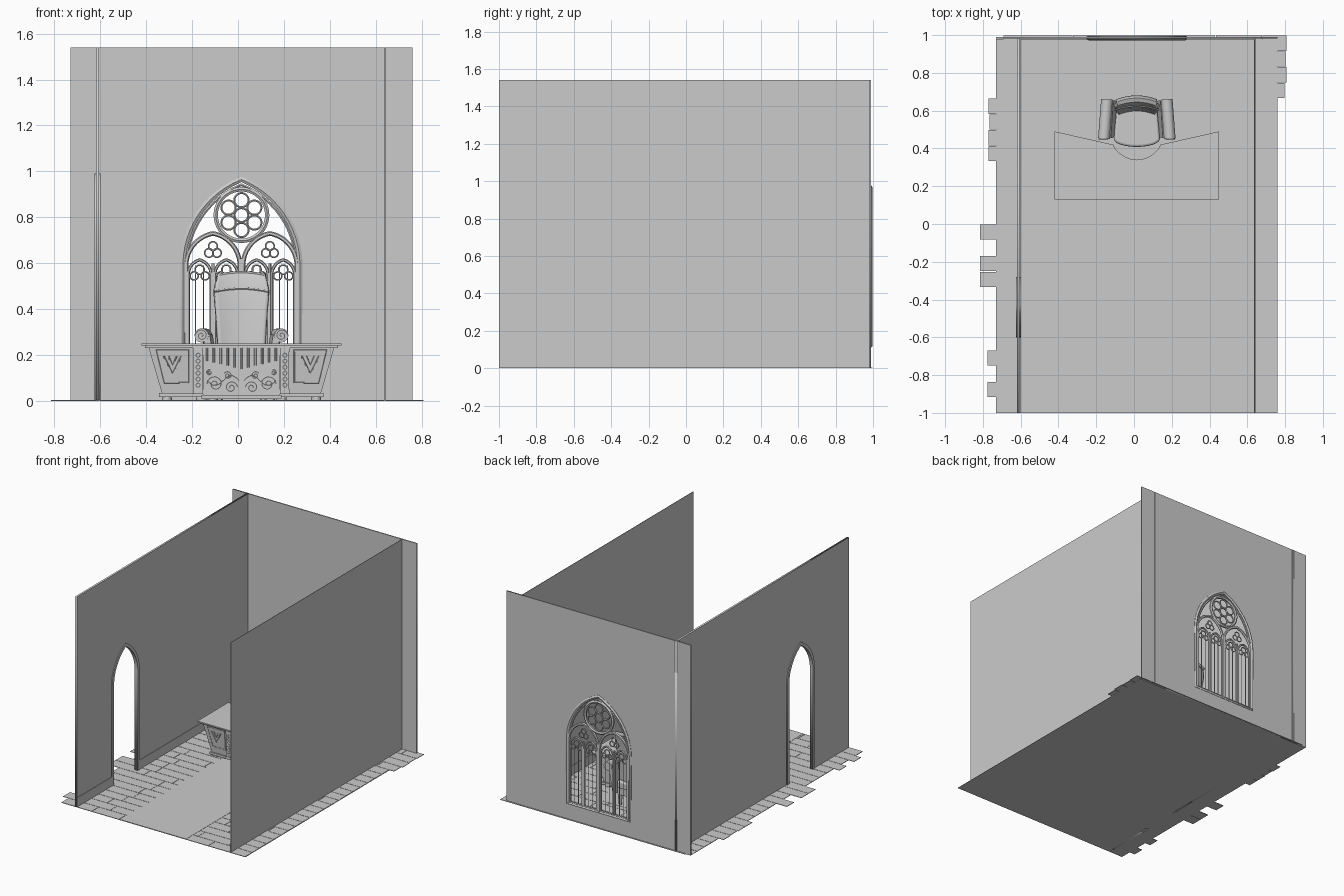
import bpy, bmesh, random
from math import pi, sin, cos, atan2, hypot, radians

if "Cube" in bpy.data.objects:
    bpy.data.objects.remove(bpy.data.objects["Cube"])

random.seed(4)
C = 0.015                      # shared centre line of window, desk and chair


def finish(name, bm, smooth=False, bevel=0):
    bmesh.ops.recalc_face_normals(bm, faces=bm.faces)
    me = bpy.data.meshes.new(name)
    bm.to_mesh(me)
    bm.free()
    ob = bpy.data.objects.new(name, me)
    bpy.context.collection.objects.link(ob)
    if bevel:
        m = ob.modifiers.new("bevel", 'BEVEL')
        m.width, m.segments = bevel, 3
    if smooth:
        activate(ob)
        bpy.ops.object.shade_smooth_by_angle(angle=radians(40))
    return ob


def activate(ob):
    bpy.ops.object.select_all(action='DESELECT')
    ob.select_set(True)
    bpy.context.view_layer.objects.active = ob


def add_loft(bm, low, high, z0, z1):
    a = [bm.verts.new((x, y, z0)) for x, y in low]
    b = [bm.verts.new((x, y, z1)) for x, y in high]
    bm.faces.new(a)
    bm.faces.new(b)
    for i in range(len(a)):
        j = (i + 1) % len(a)
        bm.faces.new((a[i], a[j], b[j], b[i]))


def loft(name, low, high, z0, z1, **kw):
    bm = bmesh.new()
    add_loft(bm, low, high, z0, z1)
    return finish(name, bm, **kw)


def boxes(name, items, **kw):
    bm = bmesh.new()
    for x0, x1, y0, y1, z0, z1 in items:
        q = [(x0, y0), (x1, y0), (x1, y1), (x0, y1)]
        add_loft(bm, q, q, z0, z1)
    return finish(name, bm, **kw)


def curve(name, paths, cyclic, dims, **props):
    cu = bpy.data.curves.new(name, 'CURVE')
    cu.dimensions = dims
    for k, v in props.items():
        setattr(cu, k, v)
    for p in paths:
        s = cu.splines.new('POLY')
        s.points.add(len(p) - 1)
        for pt, co in zip(s.points, p):
            pt.co = (*co, 1) if len(co) == 3 else (*co, 0, 1)
        s.use_cyclic_u = cyclic
    ob = bpy.data.objects.new(name, cu)
    bpy.context.collection.objects.link(ob)
    return ob


def plate(name, loops, thick, loc, turn=0):
    """Upright plate with holes; turn=90deg runs it along y."""
    ob = curve(name, loops, True, '2D', fill_mode='BOTH', extrude=thick / 2)
    ob.location, ob.rotation_euler = loc, (pi / 2, 0, turn)
    activate(ob)
    bpy.ops.object.convert(target='MESH')


def tubes(name, paths, r, cyclic=False, res=1):
    ob = curve(name, paths, cyclic, '3D', fill_mode='FULL', bevel_depth=r,
               bevel_resolution=res, use_fill_caps=True)
    activate(ob)
    bpy.ops.object.convert(target='MESH')
    bpy.ops.object.shade_smooth_by_angle(angle=radians(50))


def arch(cx, w, z0, zs, h, n=12):
    """Pointed arch from bottom left over the apex to bottom right."""
    R = (w * w + h * h) / (2 * w)
    end = atan2(h, R - w)
    right = [(cx + w - R + R * cos(end * i / n), zs + R * sin(end * i / n)) for i in range(n + 1)]
    left = [(2 * cx - x, z) for x, z in right]
    return [(cx - w, z0)] + left + right[-2::-1] + [(cx + w, z0)]


def circle(cx, cz, r, n=24):
    return [(cx + r * cos(2 * pi * i / n), cz + r * sin(2 * pi * i / n)) for i in range(n)]


def at_y(path, y):
    return [(x, y, z) for x, z in path]


# floor: base slab and staggered planks, some poking past the walls
boxes("floor_base", [(-0.73, 0.76, -1, 0.98, 0, 0.002)])
left_ends = {1: -.775, 3: -.775, 8: -.815, 9: -.815, 11: -.815, 16: -.77, 17: -.77, 18: -.765, 19: -.77, 23: -.69}
right_ends = {20: .80, 21: .81, 22: .805, 23: .81}
planks = []
for k in range(24):
    x, stop = left_ends.get(k, -.73), right_ends.get(k, .76)
    y = -1 + k / 12
    while x < stop - 0.01:
        nx = x + random.uniform(.2, .4)
        if nx > stop - .1:
            nx = stop
        planks.append((x, nx - .003, y, y + 1 / 12 - .003, 0.0005, 0.004))
        x = nx
boxes("floor_planks", planks)
boxes("rug", [(-0.25, 0.28, -1, 0.63, 0.001, 0.0055)])

# walls
H = 1.54
plate("back_wall", [[(-.73, 0), (.76, 0), (.76, H), (-.73, H)], arch(C, .255, .12, .59, .375)],
      .008, (0, .985, 0))
door = arch(-.44, .15, 0, .73, .25)
plate("left_wall", [[(-1, 0)] + door + [(.99, 0), (.99, H), (-1, H)]], .014, (-.612, 0, 0), pi / 2)
boxes("right_wall", [(.639, .642, -1, .99, 0, H)])
plate("door_frame", [arch(-.44, .16, 0, .73, .26) + arch(-.44, .138, 0, .73, .235)[::-1]],
      .026, (-.612, 0, 0), pi / 2)
boxes("baseboards", [(-.605, .64, .977, .982, 0, .07), (-.606, -.602, -1, -.6, 0, .07),
                     (-.606, -.602, -.28, .98, 0, .07), (.636, .64, -1, .98, 0, .07)])

# window tracery
Y = .985
tubes("window_frame", [at_y(arch(C, .255, .12, .59, .375), Y)], .013, True)
tubes("window_inner_moulding", [at_y(arch(C, .238, .13, .59, .352), Y)], .007, True)
tubes("rose_ring", [at_y(circle(C, .81, .112, 40), Y)], .011, True)
petals = [circle(C + .065 * cos(a), .81 + .065 * sin(a), .031, 20)
          for a in [pi / 6 + i * pi / 3 for i in range(6)]]
tubes("rose_petals", [at_y(p, Y) for p in petals + [circle(C, .81, .03)]], .005, True)
heavy, light, foils = [[(C, .12), (C, .62)]], [], []
for s in (-1, 1):
    cx = C + s * .124
    heavy.append(arch(cx, .117, .12, .59, .14))
    light.append([(cx, .12), (cx, .60)])
    # trefoil above each pair of lancets
    for a in (90, 210, 330):
        foils.append(circle(cx + .02 * cos(radians(a)), .655 + .02 * sin(radians(a)), .019, 16))
    for t in (-1, 1):
        lx = cx + t * .058
        light.append(arch(lx, .05, .12, .55, .065, 8))
        # cusped head inside the lancet
        foils.append(circle(lx, .572, .02, 16))
        foils += [circle(lx + d * .024, .545, .018, 14) for d in (-1, 1)]
tubes("window_sub_arches", [at_y(p, Y) for p in heavy], .010)
tubes("window_lancets", [at_y(p, Y) for p in light], .007)
tubes("window_foils", [at_y(p, Y) for p in foils], .004, True)
tubes("window_bars", [at_y([(C + s * u, .12), (C + s * u, .59)], Y)
                      for s in (-1, 1) for u in (.05, .082, .166, .2)], .0025)

# desk top with a scooped sitter side
scoop = [(C + .125 * cos(a), .42 - .08 * sin(a) ** 1.5) for a in [pi * i / 12 for i in range(13)]]
top = [(C - .435, .13), (C + .435, .13), (C + .435, .49)] + scoop + [(C - .435, .49)]
loft("desk_top", top, top, .241, .25)
inner = [(C + (x - C) * .965, .305 + (y - .305) * .94) for x, y in top]
loft("desk_top_moulding", inner, inner, .232, .242)


def front_y(z):
    return .17 - .02 * (z - .02) / .22


for s, side in ((-1, "left"), (1, "right")):
    def m(pts):
        return [(C + s * u, y) for u, y in pts]
    # flared pedestal, foot rail, bun feet
    loft(side + "_pedestal", m([(.345, .17), (.15, .17), (.15, .40), (.345, .43)]),
         m([(.405, .15), (.15, .15), (.15, .405), (.405, .46)]), .03, .235)
    rail = m([(.358, .16), (.15, .16), (.15, .41), (.358, .44)])
    loft(side + "_plinth", rail, rail, .018, .034)
    bm = bmesh.new()
    for u, y in ((.325, .19), (.325, .41), (.175, .38), (.125, .17)):
        ring = circle(C + s * u, y, .022, 16)
        add_loft(bm, ring, ring, 0, .019)
    finish(side + "_feet", bm, smooth=True, bevel=.005)
    # panel frame and V ornament on the pedestal front
    frame = [(.23, .08), (.335, .08), (.37, .222), (.23, .222)]
    tubes(side + "_panel_frame", [[(C + s * u, front_y(z), z) for u, z in frame]], .0035, True)
    vee = [[(.262, .195), (.3, .12), (.338, .195)], [(.282, .195), (.3, .155), (.318, .195)]]
    tubes(side + "_panel_ornament", [[(C + s * u, front_y(z), z) for u, z in p] for p in vee], .004)
    # carved pilaster beside the centre panel
    a, b = sorted((C + s * .17, C + s * .208))
    boxes(side + "_pilaster", [(a, b, .142, .2, .03, .235), (a - .003, b + .003, .138, .2, .215, .235),
                               (a - .003, b + .003, .138, .2, .03, .05)])
    tubes(side + "_pilaster_beads", [at_y(circle((a + b) / 2, .07 + i * .026, .009, 12), .141)
                                     for i in range(6)], .003, True)
boxes("desk_front_panel", [(C - .168, C + .168, .147, .2, .02, .235),
                           (C - .175, C + .175, .14, .2, .01, .026)])
# hanging flutes, longer towards the middle
tubes("desk_flutes", [at_y([(C + i * .03, .235), (C + i * .03, .14 + .007 * abs(i))], .146)
                      for i in range(-5, 6)], .005)
# mirrored scroll carving
scrolls = []
for s in (-1, 1):
    for u, z, r, turn, start in ((.115, .075, .036, 1, 0), (.045, .06, .028, -1, pi),
                                 (.06, .112, .018, 1, .5), (.14, .125, .014, -1, 2)):
        scrolls.append([(C + s * (u + r * (1 - i / 30) * cos(start + turn * i * .4)), .146,
                         z + r * (1 - i / 30) * sin(start + turn * i * .4)) for i in range(27)])
    scrolls.append([(C + s * (.01 + .14 * i / 10), .146, .09 + .022 * sin(i * .63)) for i in range(11)])
tubes("desk_scroll_carving", scrolls, .004)

# chair seat with rounded front
seat = [(C + .105, .63), (C + .12, .47)]
seat += [(C + .122 * cos(a), .45 - .042 * sin(a)) for a in [pi * i / 12 for i in range(13)]]
seat += [(C - .12, .47), (C - .105, .63)]
loft("seat_cushion", seat, seat, .13, .185, smooth=True, bevel=.012)
base = [(C + (x - C) * .96, .52 + (y - .52) * .96) for x, y in seat]
loft("seat_frame", base, base, .085, .135)
bm = bmesh.new()
for x, y in ((-.095, .46), (.095, .46), (-.09, .61), (.09, .61)):
    add_loft(bm, circle(C + x, y, .009, 10), circle(C + x, y, .017, 10), 0, .09)
finish("chair_legs", bm, smooth=True)

# chair back: curved sheet that rolls backwards at the crest
path = [(.605, .12, .098), (.61, .2, .1), (.617, .3, .105), (.625, .4, .112), (.632, .46, .117),
        (.638, .495, .119), (.645, .53, .112), (.653, .55, .106), (.664, .555, .104), (.672, .545, .104)]
bm = bmesh.new()
rows = [[bm.verts.new((C + hw * u / 8, y - .02 * (u / 8) ** 2,
                       z - (.012 * (u / 8) ** 2 if z > .45 else 0))) for u in range(-8, 9)]
        for y, z, hw in path]
for r0, r1 in zip(rows, rows[1:]):
    for i in range(16):
        bm.faces.new((r0[i], r0[i + 1], r1[i + 1], r1[i]))
back = finish("chair_back", bm, smooth=True)
sol = back.modifiers.new("thickness", 'SOLIDIFY')
sol.thickness, sol.offset = .022, 0
tubes("back_piping", [[(C + .119 * u / 8, .624 - .02 * (u / 8) ** 2, .49 - .014 * (u / 8) ** 2)
                       for u in range(-8, 9)]], .005)

# rolled arms
for s, side in ((-1, "left"), (1, "right")):
    tubes(side + "_arm_roll", [[(C + s * .174, .452, .286), (C + s * .158, .66, .286)]], .031, res=4)
    loft(side + "_arm_panel", [(C + s * u, y) for u, y in ((.108, .46), (.135, .46), (.125, .65), (.098, .65))],
         [(C + s * u, y) for u, y in ((.138, .455), (.17, .455), (.155, .655), (.125, .655))], .1, .29)
    tubes(side + "_arm_scroll", [[(C + s * (.174 + .027 * (1 - i / 30) * cos(i * .42)), .451,
                                   .286 + .027 * (1 - i / 30) * sin(i * .42)) for i in range(27)]], .003)
